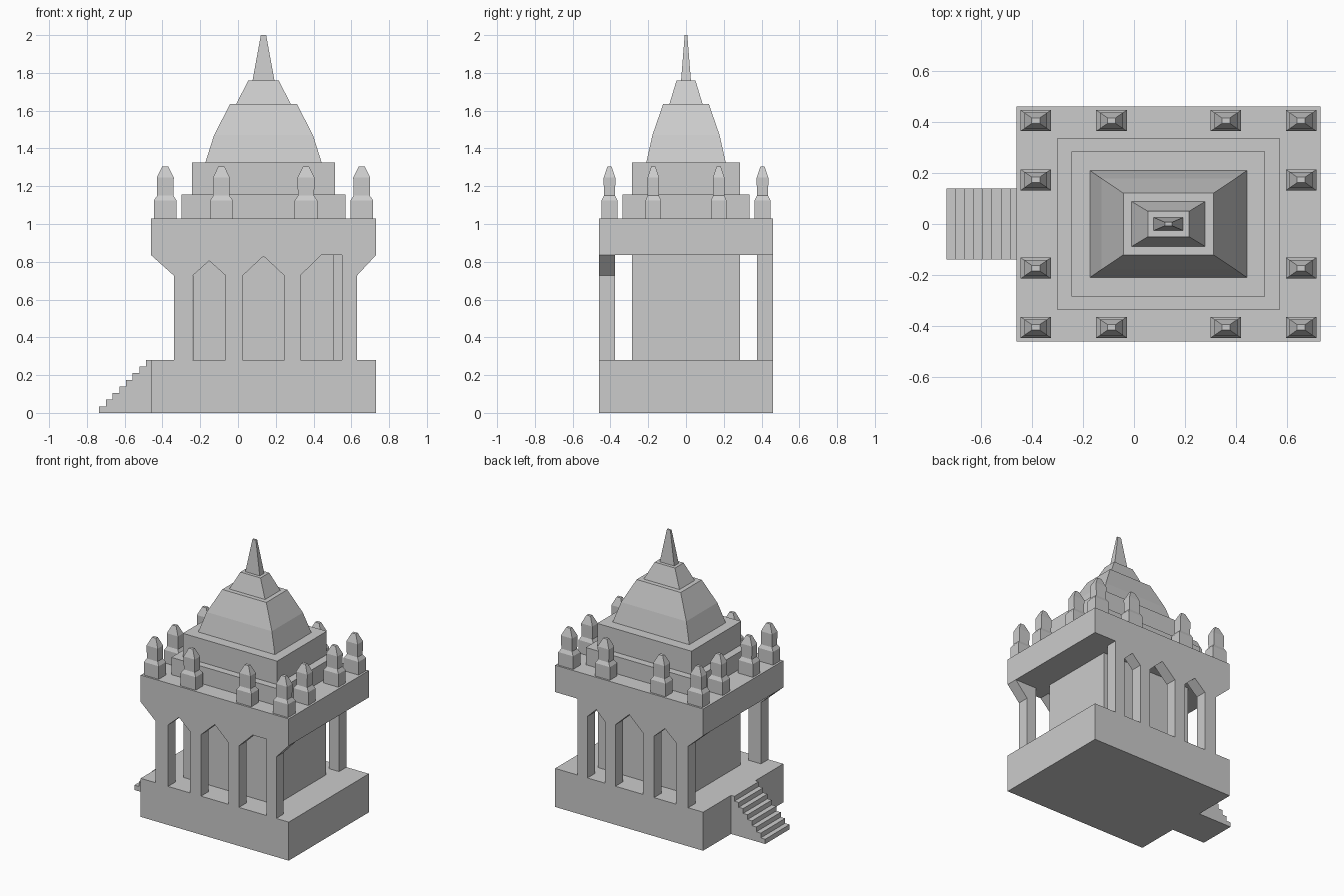
import bpy, bmesh

if "Cube" in bpy.data.objects:
    bpy.data.objects.remove(bpy.data.objects["Cube"])

CX = 0.135  # centre of the pavilion (stairs stick out to -x)


def finish(name, bm):
    bmesh.ops.recalc_face_normals(bm, faces=bm.faces)
    me = bpy.data.meshes.new(name)
    bm.to_mesh(me)
    bm.free()
    ob = bpy.data.objects.new(name, me)
    bpy.context.collection.objects.link(ob)
    return ob


def loft(name, rings, cx=CX, cy=0.0):
    """Stack of rectangular rings (half_x, half_y, z), closed at both ends."""
    bm = bmesh.new()
    loops = [[bm.verts.new((cx + sx * hx, cy + sy * hy, z))
              for sx, sy in ((-1, -1), (1, -1), (1, 1), (-1, 1))]
             for hx, hy, z in rings]
    bm.faces.new(loops[0])
    bm.faces.new(loops[-1])
    for a, b in zip(loops, loops[1:]):
        for i in range(4):
            j = (i + 1) % 4
            bm.faces.new((a[i], a[j], b[j], b[i]))
    return finish(name, bm)


def extrude(name, outlines, y0, y1):
    """Extrude x-z outlines from y0 to y1."""
    bm = bmesh.new()
    for pts in outlines:
        f = bm.faces.new([bm.verts.new((x, y0, z)) for x, z in pts])
        r = bmesh.ops.extrude_face_region(bm, geom=[f])
        verts = [v for v in r["geom"] if isinstance(v, bmesh.types.BMVert)]
        bmesh.ops.translate(bm, verts=verts, vec=(0, y1 - y0, 0))
    return finish(name, bm)


FLOOR, SPRING, CEIL = 0.28, 0.727, 0.835


def arch(x0, x1, peak):
    return [(x0, FLOOR), (x0, SPRING), ((x0 + x1) / 2, peak), (x1, SPRING), (x1, FLOOR)]


# Plinth and roof slab
loft("plinth", [(0.595, 0.46, 0), (0.595, 0.46, FLOOR)])
loft("roof_slab", [(0.595, 0.46, CEIL), (0.595, 0.46, 1.03)])

# Staircase on the left side
n, sx = 8, -0.735
steps = [(-0.46, 0), (sx, 0)]
for i in range(n):
    x, z = sx + i * 0.0355, FLOOR * (i + 1) / n
    steps += [(x, z), (min(x + 0.0355, -0.46), z)]
extrude("staircase", [steps], -0.14, 0.14)

# Inner chamber
loft("inner_chamber", [(0.373, 0.287, FLOOR), (0.373, 0.287, CEIL)])

# Arcades: both share the left flare and first two arches
left = [(-0.46, CEIL), (-0.34, SPRING), (-0.34, FLOOR)]
arches = arch(-0.24, -0.065, 0.805) + arch(0.025, 0.245, 0.83)
front = left + arches + [(0.33, FLOOR), (0.33, SPRING), (0.44, CEIL)]
front_pier = [(0.55, CEIL), (0.55, FLOOR), (0.63, FLOOR), (0.63, SPRING), (0.73, CEIL)]
extrude("front_arcade", [front, front_pier], -0.46, -0.375)
back = left + arches + arch(0.33, 0.47, 0.795) + [(0.55, FLOOR), (0.55, CEIL)]
extrude("back_arcade", [back], 0.375, 0.46)

# Roof tiers, curved tower and spire
loft("lower_tier", [(0.435, 0.337, 1.03), (0.435, 0.337, 1.155)])
loft("upper_tier", [(0.379, 0.285, 1.155), (0.379, 0.285, 1.325)])
loft("tower", [(0.308, 0.21, 1.325), (0.262, 0.178, 1.47), (0.177, 0.121, 1.635),
               (0.144, 0.088, 1.635), (0.081, 0.05, 1.76),
               (0.058, 0.026, 1.76), (0.014, 0.007, 2.0)])

# Twelve small pinnacles around the slab edge
xs = (-0.385, -0.088, 0.36, 0.655)
spots = [(x, y) for x in xs for y in (-0.405, 0.405)]
spots += [(x, y) for x in (xs[0], xs[-1]) for y in (-0.173, 0.173)]
profile = [(0.06, 1.03), (0.06, 1.125), (0.043, 1.15), (0.045, 1.245), (0.016, 1.305)]
for x, y in spots:
    loft("pinnacle", [(w, w * 0.69, z) for w, z in profile], x, y)
